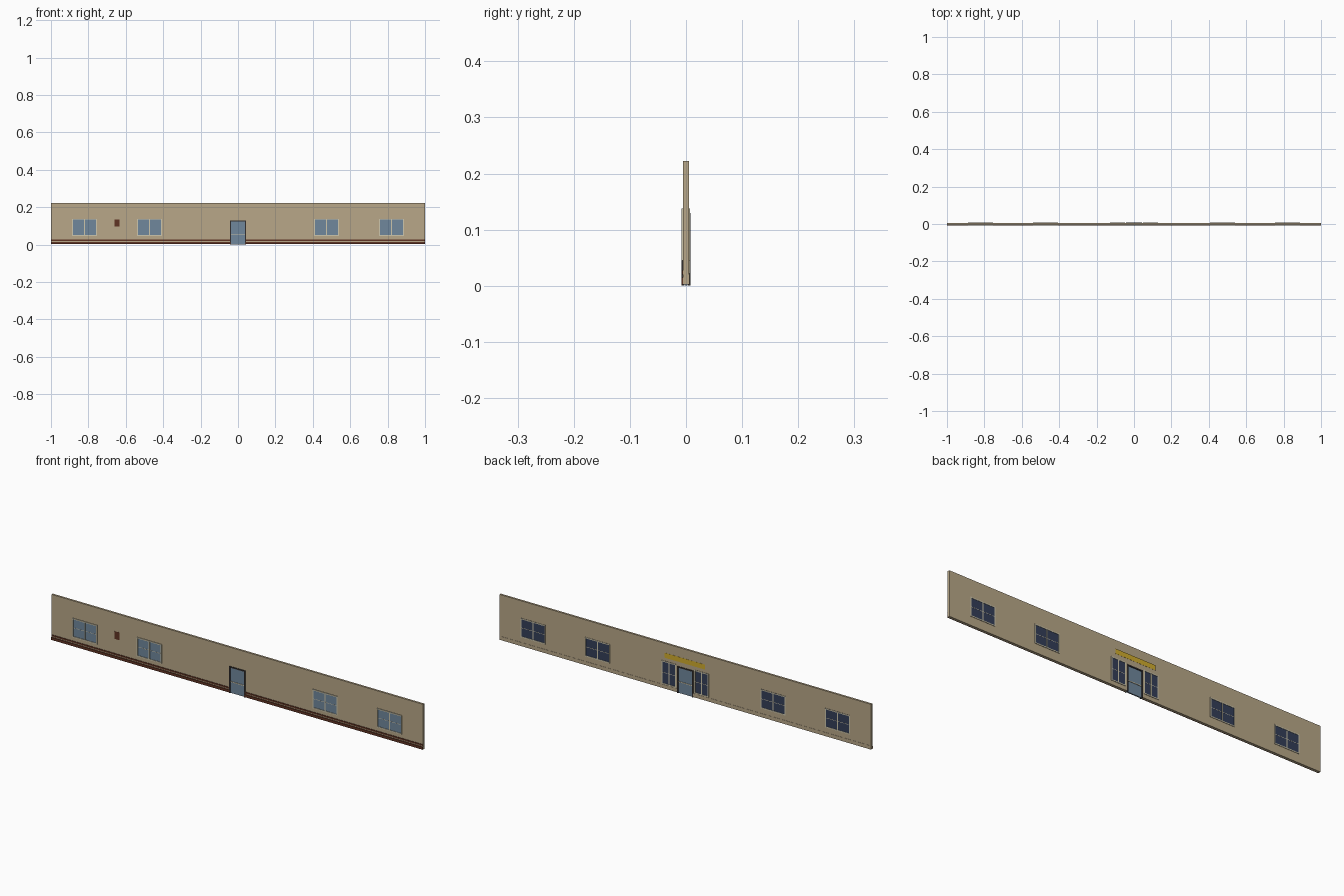
import bpy

if "Cube" in bpy.data.objects:
    bpy.data.objects.remove(bpy.data.objects["Cube"])


def material(name, r, g, b):
    """Flat colour given as 0-255 display values, stored as linear."""
    m = bpy.data.materials.new(name)
    lin = [((c / 255 + 0.055) / 1.055) ** 2.4 for c in (r, g, b)]
    m.diffuse_color = (*lin, 1)
    m.use_nodes = True
    m.node_tree.nodes["Principled BSDF"].inputs["Base Color"].default_value = m.diffuse_color
    return m


TAN = material("tan_wall", 184, 167, 136)
CREAM = material("cream_frame", 205, 198, 172)
BLUE = material("blue_grey_glass", 112, 135, 156)
NAVY = material("navy_glass", 52, 62, 88)
BROWN = material("brown_trim", 96, 52, 36)
DARK = material("dark_door_frame", 50, 46, 46)
GOLD = material("gold_sign", 208, 172, 46)


def box(name, x, y, z, mat):
    """Box from (min, max) ranges on each axis."""
    bpy.ops.mesh.primitive_cube_add(size=1, location=[(a + b) / 2 for a, b in (x, y, z)])
    o = bpy.context.object
    o.name = name
    o.scale = [abs(b - a) for a, b in (x, y, z)]
    bpy.ops.object.transform_apply(location=False, rotation=False, scale=True)
    o.data.materials.append(mat)
    return o


def span(side, depth):
    """Y range from inside the wall out to depth, on the front (-1) or back (1)."""
    return tuple(sorted((side * 0.004, side * depth)))


def border(name, x, z, t, side, depth, mat, sill=True):
    """Rectangular frame made of bars of thickness t."""
    y = span(side, depth)
    box(name + "_left", (x[0], x[0] + t), y, z, mat)
    box(name + "_right", (x[1] - t, x[1]), y, z, mat)
    box(name + "_top", (x[0] + t, x[1] - t), y, (z[1] - t, z[1]), mat)
    if sill:
        box(name + "_sill", (x[0] + t, x[1] - t), y, (z[0], z[0] + t), mat)


def window(name, cx, w, z, side, glass, depth):
    """Framed window with a cross of glazing bars."""
    x = (cx - w / 2, cx + w / 2)
    mid = (z[0] + z[1]) / 2
    box(name + "_glass", x, span(side, 0.0056), z, glass)
    border(name + "_frame", x, z, 0.005, side, depth, CREAM)
    box(name + "_mullion", (cx - 0.0025, cx + 0.0025), span(side, depth - 0.0006), z, CREAM)
    box(name + "_glazing_bar", x, span(side, 0.006), (mid - 0.001, mid + 0.001), CREAM)


# Wall in two wings plus a lintel, leaving the doorway open
DOOR_X, DOOR_TOP = 0.041, 0.128
for s, label in ((-1, "left"), (1, "right")):
    ends = tuple(sorted((s * DOOR_X, s)))
    box(f"wall_{label}", ends, (-0.005, 0.005), (0.002, 0.222), TAN)
    # Brown plinth and string course on the front, plain plinth on the back
    box(f"front_plinth_{label}", ends, span(-1, 0.008), (0.002, 0.015), BROWN)
    box(f"front_string_course_{label}", ends, span(-1, 0.0075), (0.020, 0.027), BROWN)
    box(f"back_plinth_{label}", ends, span(1, 0.006), (0.002, 0.02), TAN)
box("wall_lintel", (-DOOR_X, DOOR_X), (-0.005, 0.005), (DOOR_TOP, 0.222), TAN)

# Main windows on both faces
for i, cx in enumerate((-0.82, -0.473, 0.473, 0.82)):
    window(f"front_window_{i}", cx, 0.134, (0.045, 0.138), -1, BLUE, 0.008)
    window(f"back_window_{i}", cx, 0.134, (0.045, 0.138), 1, NAVY, 0.007)

# Tall side windows beside the back door
for s, label in ((-1, "left"), (1, "right")):
    window(f"back_side_window_{label}", s * 0.088, 0.078, (0.022, 0.136), 1, NAVY, 0.007)

# Glazed door seen from both sides
box("door_glass", (-DOOR_X, DOOR_X), (-0.003, 0.003), (0, DOOR_TOP), BLUE)
for side, label in ((-1, "front"), (1, "back")):
    border(f"{label}_door_frame", (-0.043, 0.043), (0, 0.13), 0.006, side, 0.0078, DARK, sill=False)
    box(f"{label}_door_rail", (-0.037, 0.037), tuple(sorted((side * 0.002, side * 0.005))),
        (0.053, 0.057), CREAM)

# Small wall vent on the front and hanging sign above the back door
box("wall_vent", (-0.661, -0.634), span(-1, 0.006), (0.097, 0.134), BROWN)
box("back_sign", (-0.108, 0.108), (0.0085, 0.0092), (0.154, 0.178), GOLD)
